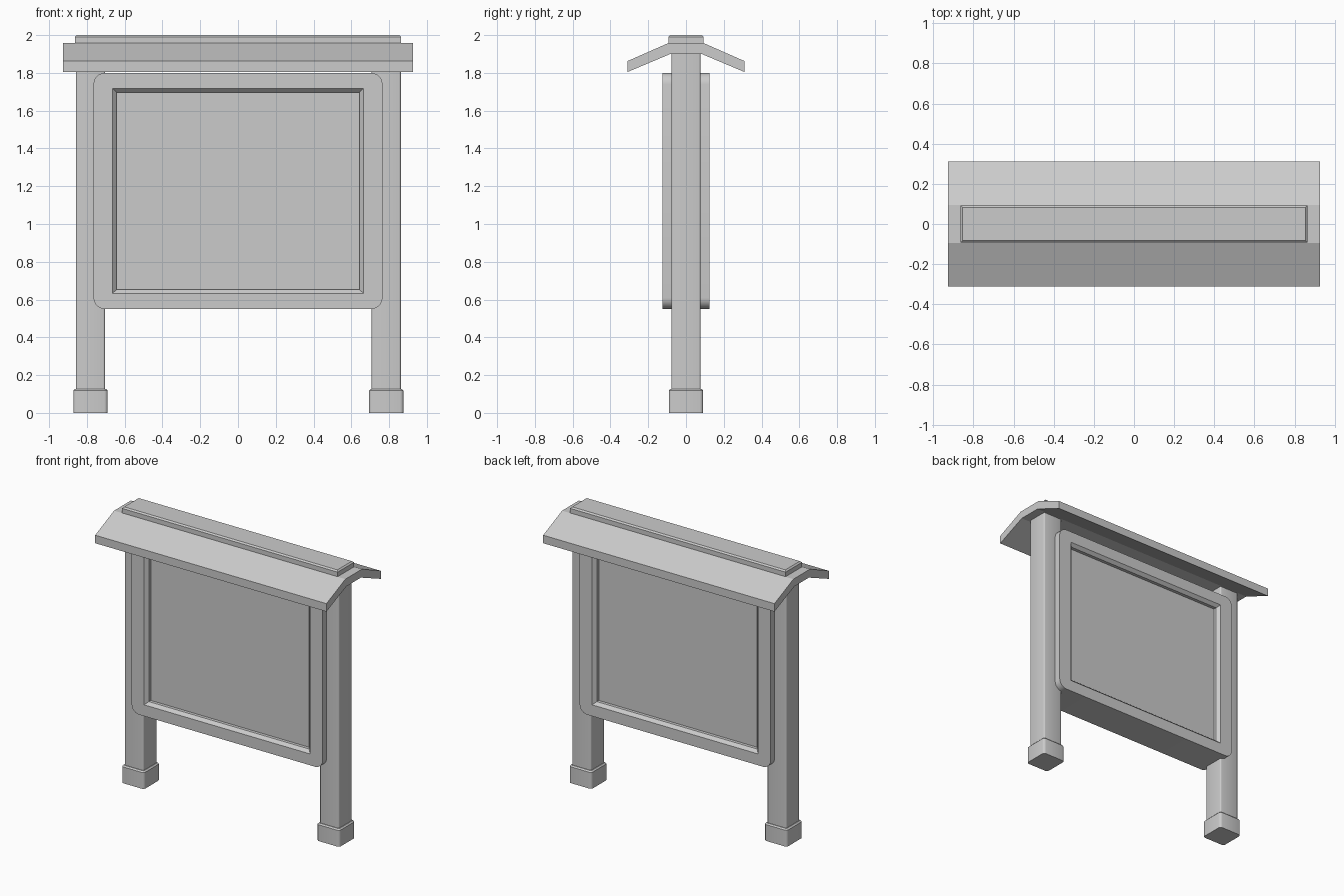
import bpy, bmesh
from math import cos, sin, pi, radians

if "Cube" in bpy.data.objects:
    bpy.data.objects.remove(bpy.data.objects["Cube"])


def finish(name, bm, bevel=0.0, segments=2, smooth=True):
    bmesh.ops.recalc_face_normals(bm, faces=bm.faces)
    me = bpy.data.meshes.new(name)
    bm.to_mesh(me)
    bm.free()
    ob = bpy.data.objects.new(name, me)
    bpy.context.collection.objects.link(ob)
    if bevel:
        mod = ob.modifiers.new("bevel", 'BEVEL')
        mod.width, mod.segments = bevel, segments
        mod.limit_method, mod.angle_limit = 'ANGLE', radians(40)
    if smooth:
        bpy.ops.object.select_all(action='DESELECT')
        ob.select_set(True)
        bpy.context.view_layer.objects.active = ob
        bpy.ops.object.shade_smooth_by_angle(angle=radians(35))
    return ob


def post_part(name, x, half, z0, z1, radius, top_bevel=0.0):
    """Square column with rounded upright edges and an optional bevelled top."""
    bm = bmesh.new()
    bmesh.ops.create_cube(bm, size=1)
    for v in bm.verts:
        v.co = (x + v.co.x * 2 * half, v.co.y * 2 * half, z0 if v.co.z < 0 else z1)
    upright = [e for e in bm.edges if abs(e.verts[0].co.z - e.verts[1].co.z) > 0.01]
    bmesh.ops.bevel(bm, geom=upright, offset=radius, segments=3, profile=0.5, affect='EDGES')
    if top_bevel:
        rim = [e for e in bm.edges if all(v.co.z > z1 - 1e-4 for v in e.verts)]
        bmesh.ops.bevel(bm, geom=rim, offset=top_bevel, segments=1, affect='EDGES')
    return finish(name, bm)


# Posts and their feet
for side, label in ((-1, "left"), (1, "right")):
    x = side * 0.783 + 0.002
    post_part(label + "_post", x, 0.077, 0.05, 1.915, 0.01)
    post_part(label + "_foot", x, 0.091, 0.0, 0.127, 0.018, 0.009)

# Display board: rounded slab with a bevelled recess on both faces
X, Z0, Z1, Y, R, N = 0.765, 0.55, 1.80, 0.125, 0.06, 6
bm = bmesh.new()
rims = []
for s in (-1, 1):
    arcs = []
    for k, (cx, cz) in enumerate(((X - R, Z1 - R), (R - X, Z1 - R), (R - X, Z0 + R), (X - R, Z0 + R))):
        angles = [(k + i / N) * pi / 2 for i in range(N + 1)]
        arcs.append([bm.verts.new((cx + R * cos(a), s * Y, cz + R * sin(a))) for a in angles])
    loops = []
    for hx, low, high, y in ((0.665, 0.632, 1.718, Y), (0.643, 0.653, 1.697, Y - 0.022),
                             (0.643, 0.653, 1.697, Y - 0.045)):
        corners = ((hx, high), (-hx, high), (-hx, low), (hx, low))
        loops.append([bm.verts.new((a, s * y, b)) for a, b in corners])
    for k in range(4):
        n = (k + 1) % 4
        bm.faces.new(arcs[k] + [loops[0][k]])
        bm.faces.new((arcs[k][-1], arcs[n][0], loops[0][n], loops[0][k]))
        for a, b in zip(loops, loops[1:]):
            bm.faces.new((a[k], a[n], b[n], b[k]))
    bm.faces.new(loops[-1])
    rims.append(sum(arcs, []))
for i in range(len(rims[0])):
    j = (i + 1) % len(rims[0])
    bm.faces.new((rims[0][i], rims[0][j], rims[1][j], rims[1][i]))
finish("display_board", bm)

# Roof: folded profile extruded along x
profile = [(-0.311, 1.804), (-0.311, 1.862), (-0.095, 1.957), (0.095, 1.957),
           (0.311, 1.862), (0.311, 1.804), (0.083, 1.900), (-0.083, 1.900)]
bm = bmesh.new()
ends = [[bm.verts.new((x, y, z)) for y, z in profile] for x in (-0.927, 0.927)]
for i in range(len(profile)):
    j = (i + 1) % len(profile)
    bm.faces.new((ends[0][i], ends[0][j], ends[1][j], ends[1][i]))
for e in ends:
    for ids in ((0, 1, 2, 7), (2, 3, 6, 7), (3, 4, 5, 6)):
        bm.faces.new([e[i] for i in ids])
finish("roof", bm, smooth=False)

# Ridge cap along the top of the roof
bm = bmesh.new()
bmesh.ops.create_cube(bm, size=1)
for v in bm.verts:
    v.co = (v.co.x * 1.728, v.co.y * 0.186, 1.94 if v.co.z < 0 else 2.0)
rim = [e for e in bm.edges if all(v.co.z > 1.99 for v in e.verts)]
bmesh.ops.bevel(bm, geom=rim, offset=0.01, segments=1, affect='EDGES')
finish("ridge_cap", bm, smooth=False)
